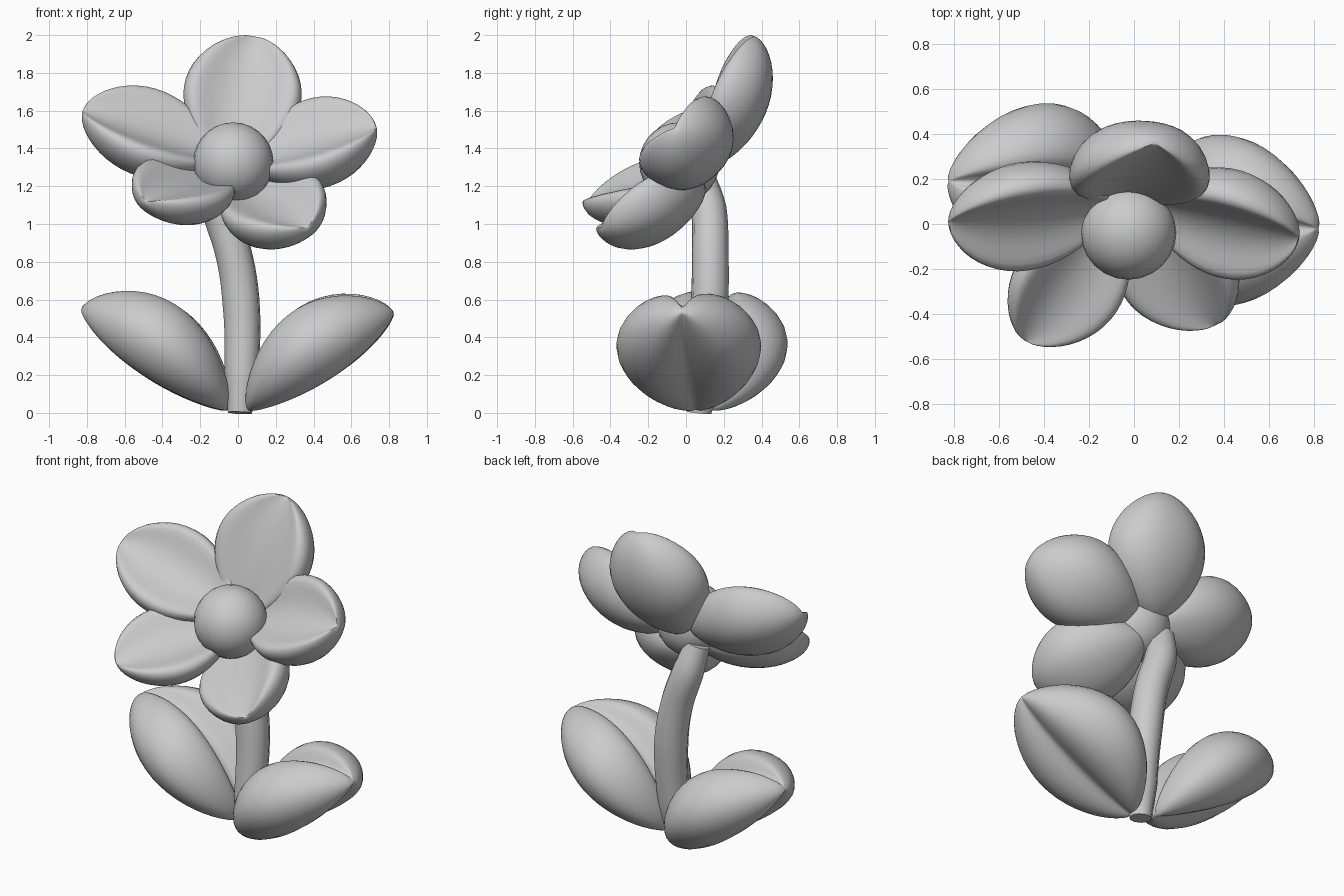
import bpy, bmesh, math
from mathutils import Vector

if "Cube" in bpy.data.objects:
    bpy.data.objects.remove(bpy.data.objects["Cube"])

# Half cross-sections (sideways, up), from the keel, round the rim, to the inner valley
LEAF = [(0, -.05), (.05, -.085), (.15, -.12), (.27, -.105), (.375, -.01), (.41, .1), (.37, .2),
        (.28, .28), (.18, .31), (.11, .3), (.07, .23), (0, .15)]
PETAL = [(0, -1), (.3, -.97), (.62, -.82), (.9, -.45), (1.03, .08), (1.0, .42),
         (.86, .6), (.65, .46), (.35, .23), (0, .14)]


def blade(name, base, tip, up, section, width=1, depth=1, skew=(1.1, 1.1), blunt=.54, rings=12):
    """Puffy cupped blade from base to tip, hollow facing up; skew is for width and height."""
    base, tip = Vector(base), Vector(tip)
    axis = tip - base
    side = axis.normalized().cross(Vector(up)).normalized()
    normal = side.cross(axis).normalized()
    loop = section + [(-y, z) for y, z in section[-2:0:-1]]
    bm = bmesh.new()
    ends = [bm.verts.new(base), bm.verts.new(tip)]
    rows = []
    for i in range(1, rings):
        s = .5 - .5 * math.cos(math.pi * i / rings)
        w, h = [math.sin(math.pi * s ** k) ** blunt for k in skew]
        rows.append([bm.verts.new(base + axis * s + side * (y * width * w)
                                  + normal * (z * depth * h)) for y, z in loop])
    n = len(loop)
    for j in range(n):
        k = (j + 1) % n
        bm.faces.new((ends[0], rows[0][k], rows[0][j]))
        bm.faces.new((ends[1], rows[-1][j], rows[-1][k]))
        for a, b in zip(rows, rows[1:]):
            bm.faces.new((a[j], a[k], b[k], b[j]))
    bmesh.ops.recalc_face_normals(bm, faces=bm.faces)
    for f in bm.faces:
        f.smooth = True
    me = bpy.data.meshes.new(name)
    bm.to_mesh(me)
    bm.free()
    ob = bpy.data.objects.new(name, me)
    bpy.context.collection.objects.link(ob)
    sub = ob.modifiers.new("soften", 'SUBSURF')
    sub.levels = sub.render_levels = 1


# Leaves
for name, base, tip, up in (
        ("leaf_right", (.05, .05, .014), (.825, -.02, .54), (-.57, 0, .82)),
        ("leaf_left", (-.05, .12, .014), (-.83, .19, .56), (.57, 0, .82))):
    blade(name, base, tip, up, LEAF, .98, 1, (1.0, 1.13), .58)

# Petals: base, tip, facing, half width, depth
petals = {
    "petal_top": ((-.05, .12, 1.31), (.09, .36, 1.995), (0, -.94, .35), .315, .2),
    "petal_left": ((-.09, .08, 1.34), (-.825, .01, 1.6), (.25, -.68, .72), .275, .2),
    "petal_right": ((.05, .09, 1.32), (.735, -.06, 1.51), (-.2, -.68, .72), .275, .21),
    "petal_lower_left": ((-.08, .03, 1.24), (-.49, -.52, 1.12), (.2, -.4, .85), .26, .16),
    "petal_lower_right": ((0, .09, 1.19), (.37, -.45, .98), (-.15, -.6, .75), .28, .18),
}
for name, (base, tip, up, w, d) in petals.items():
    blade(name, base, tip, up, PETAL, w, d, (1.1, 1.12), .53)

# Flower centre
bpy.ops.mesh.primitive_uv_sphere_add(segments=24, ring_count=14, radius=.213,
                                     location=(-.025, -.035, 1.325))
bpy.context.object.name = "flower_centre"
bpy.ops.object.shade_smooth()

# Stem
cu = bpy.data.curves.new("stem", 'CURVE')
cu.dimensions = '3D'
cu.bevel_depth = .1
cu.bevel_resolution = 3
cu.use_fill_caps = True
cu.resolution_u = 5
path = [(.01, .07, 0, .65), (.02, .09, .2, .92), (.015, .125, .6, 1), (-.025, .128, .85, .98),
        (-.1, .12, 1.08, .95), (-.14, .08, 1.25, .75)]
sp = cu.splines.new('BEZIER')
sp.bezier_points.add(len(path) - 1)
for p, (x, y, z, r) in zip(sp.bezier_points, path):
    p.co = (x, y, z)
    p.radius = r
    p.handle_left_type = p.handle_right_type = 'AUTO'
stem = bpy.data.objects.new("stem", cu)
bpy.context.collection.objects.link(stem)
bpy.ops.object.select_all(action='DESELECT')
stem.select_set(True)
bpy.context.view_layer.objects.active = stem
bpy.ops.object.convert(target='MESH')
bpy.ops.object.shade_smooth_by_angle(angle=math.radians(40))
